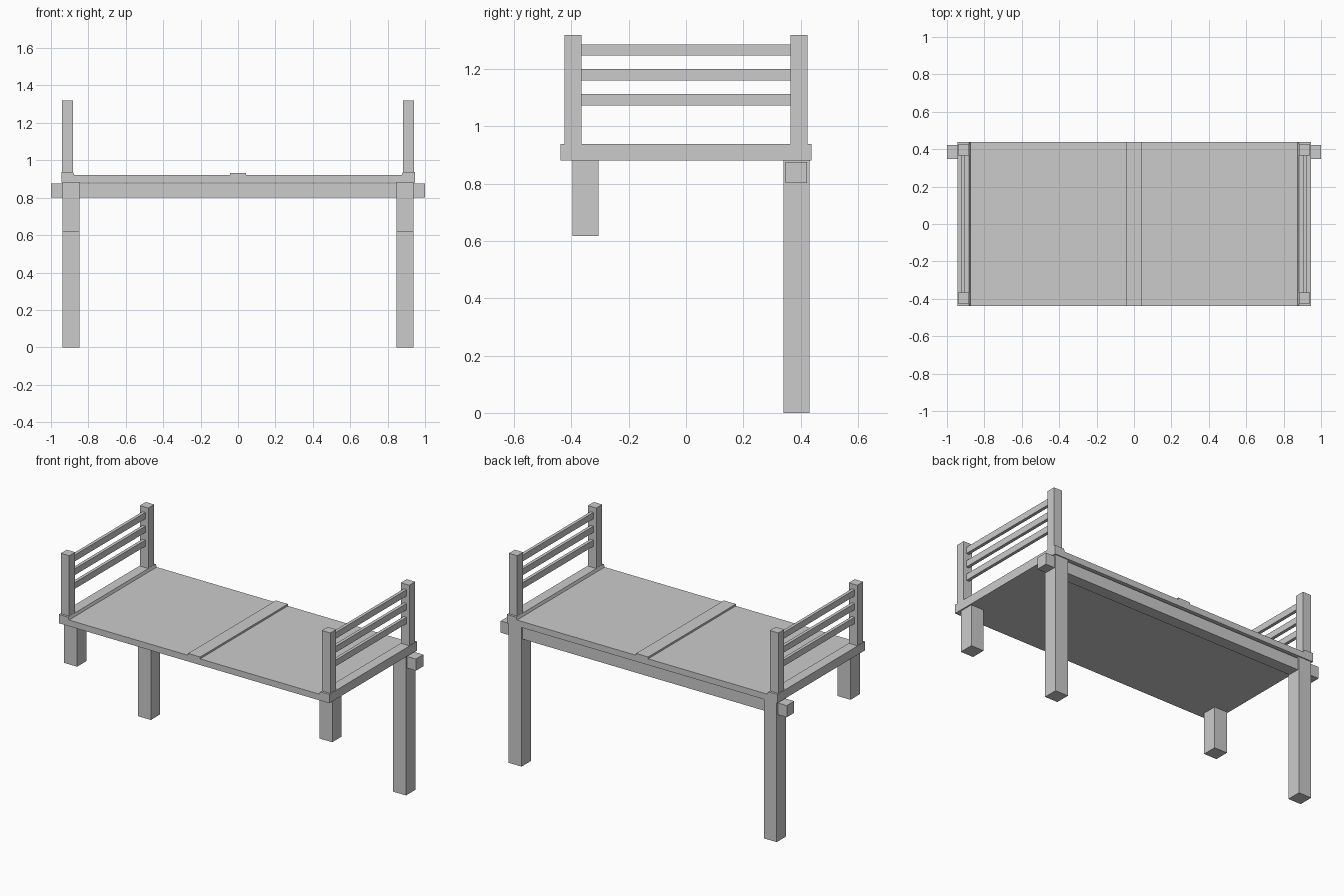
import bpy, bmesh

if "Cube" in bpy.data.objects:
    bpy.data.objects.remove(bpy.data.objects["Cube"])


def box(name, x, y, z):
    """Axis-aligned box from (min, max) ranges."""
    bm = bmesh.new()
    bmesh.ops.create_cube(bm, size=1)
    for v in bm.verts:
        for i, (lo, hi) in enumerate((x, y, z)):
            v.co[i] = lo if v.co[i] < 0 else hi
    return finish(name, bm)


def finish(name, bm):
    bmesh.ops.recalc_face_normals(bm, faces=bm.faces)
    mesh = bpy.data.meshes.new(name)
    bm.to_mesh(mesh)
    bm.free()
    obj = bpy.data.objects.new(name, mesh)
    bpy.context.collection.objects.link(obj)
    return obj


def mirrored(obj, along_y=False):
    mod = obj.modifiers.new("Mirror", 'MIRROR')
    mod.use_axis = (True, along_y, False)
    mod.use_mirror_merge = False
    return obj


# Deck: x-z profile with raised end battens and centre strip, extruded along y
half = [(0.945, 0.882), (0.945, 0.938), (0.882, 0.938), (0.875, 0.921),
        (0.042, 0.921), (0.042, 0.933)]
profile = half + [(-x, z) for x, z in reversed(half)]
bm = bmesh.new()
face = bm.faces.new([bm.verts.new((x, -0.438, z)) for x, z in profile])
ext = bmesh.ops.extrude_face_region(bm, geom=[face])
bmesh.ops.translate(bm, vec=(0, 0.876, 0),
                    verts=[g for g in ext["geom"] if isinstance(g, bmesh.types.BMVert)])
finish("deck", bm)

# Legs: tall at the back, short at the front
mirrored(box("back_leg", (0.847, 0.937), (0.34, 0.432), (0, 0.882)))
mirrored(box("front_leg", (0.847, 0.937), (-0.397, -0.305), (0.618, 0.882)))

# Long rail under the back edge
box("back_rail", (-1, 1), (0.348, 0.422), (0.802, 0.876))

# End railings: corner posts and three slats each
mirrored(box("corner_post", (0.883, 0.942), (0.365, 0.424), (0.938, 1.32)), along_y=True)
for i, z in enumerate((1.093, 1.18, 1.267)):
    mirrored(box(f"end_slat_{i + 1}", (0.903, 0.923), (-0.365, 0.365), (z - 0.02, z + 0.02)))
